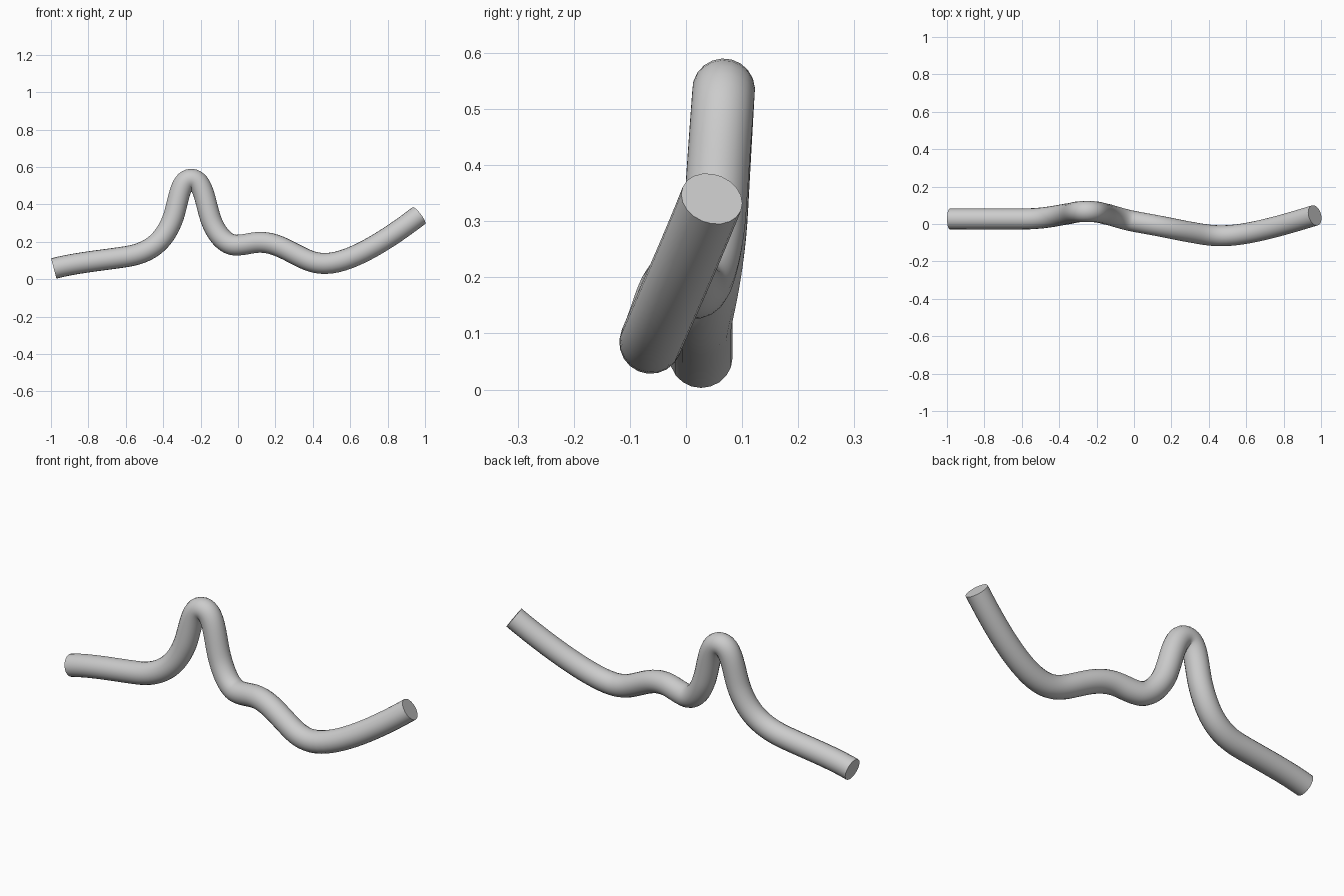
import bpy
from mathutils import Vector

if "Cube" in bpy.data.objects:
    bpy.data.objects.remove(bpy.data.objects["Cube"])

# Centre line: position, tangent, incoming and outgoing handle length
PATH = [
    ((-0.985, 0.027, 0.057), (0.97, 0, 0.26), 0.10, 0.12),
    ((-0.60, 0.027, 0.120), (0.98, 0, 0.15), 0.13, 0.13),
    ((-0.35, 0.055, 0.320), (0.36, 0.05, 0.93), 0.13, 0.09),
    ((-0.25, 0.067, 0.534), (1, 0, 0), 0.065, 0.065),
    ((-0.145, 0.052, 0.320), (0.33, -0.06, -0.94), 0.09, 0.08),
    ((-0.01, 0.016, 0.182), (1, -0.2, 0.0), 0.06, 0.05),
    ((0.12, -0.008, 0.197), (1, -0.19, 0), 0.05, 0.07),
    ((0.30, -0.043, 0.137), (0.88, -0.15, -0.45), 0.06, 0.06),
    ((0.47, -0.063, 0.084), (1, 0.0, 0.02), 0.07, 0.15),
    ((0.967, 0.046, 0.340), (0.77, 0.23, 0.59), 0.16, 0.10),
]

# Bent round tube with flat capped ends
curve = bpy.data.curves.new("bent_tube", 'CURVE')
curve.dimensions = '3D'
curve.resolution_u = 16
curve.bevel_depth = 0.056
curve.bevel_resolution = 8
curve.use_fill_caps = True
spline = curve.splines.new('BEZIER')
spline.bezier_points.add(len(PATH) - 1)
for p, (co, tan, h_in, h_out) in zip(spline.bezier_points, PATH):
    t = Vector(tan).normalized()
    p.handle_left_type = p.handle_right_type = 'FREE'
    p.co = co
    p.handle_left = Vector(co) - t * h_in
    p.handle_right = Vector(co) + t * h_out
tube = bpy.data.objects.new("bent_tube", curve)
bpy.context.collection.objects.link(tube)

# Smooth sides, sharp end caps
bpy.context.view_layer.objects.active = tube
tube.select_set(True)
bpy.ops.object.convert(target='MESH')
bpy.ops.object.shade_smooth_by_angle()
